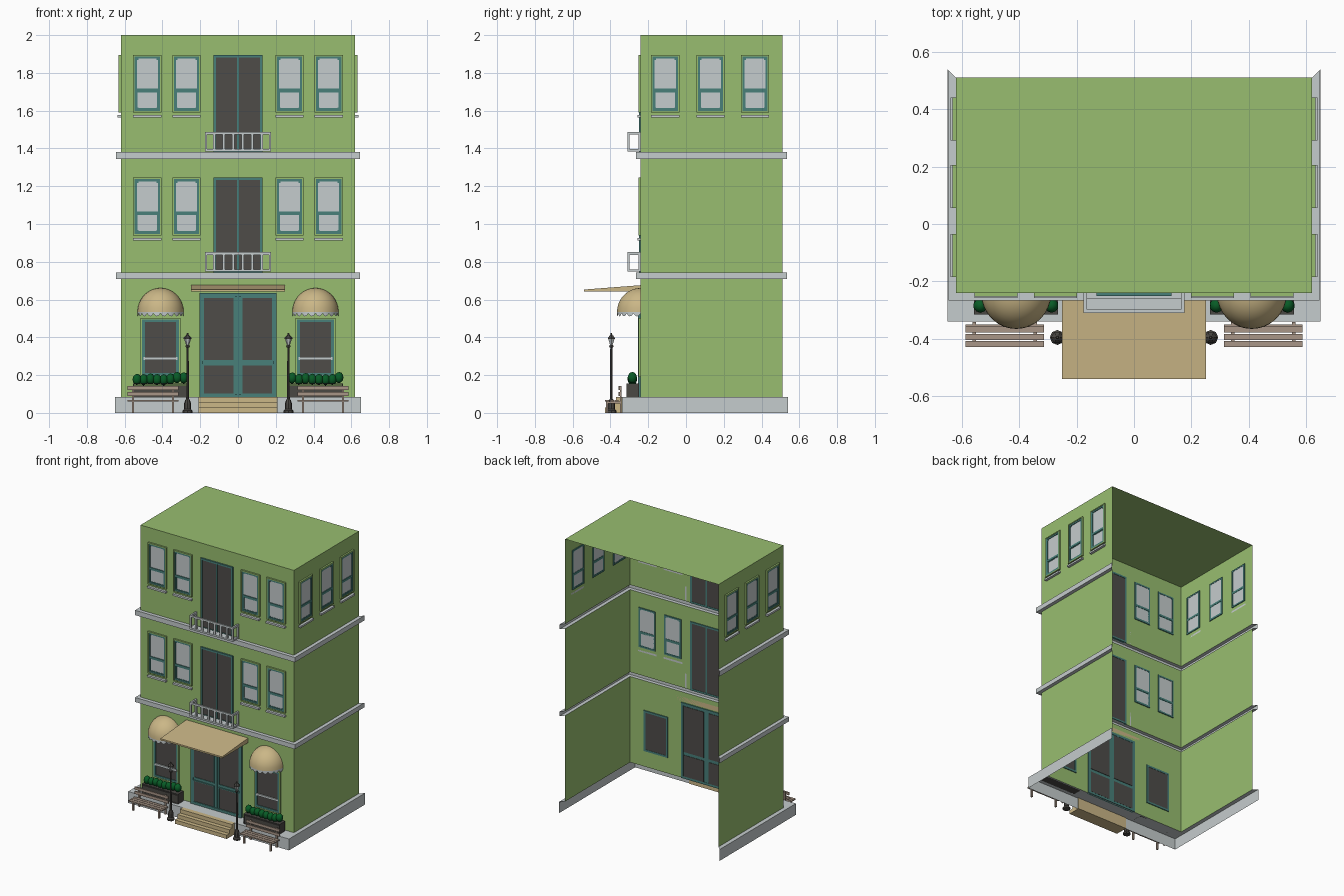
import bpy, bmesh, math, random
from mathutils import Matrix, Vector

if "Cube" in bpy.data.objects:
    bpy.data.objects.remove(bpy.data.objects["Cube"])

random.seed(4)


def material(name, rgb):
    m = bpy.data.materials.new(name)
    lin = [((c / 255 + 0.055) / 1.055) ** 2.4 for c in rgb]
    m.diffuse_color = (*lin, 1)
    m.use_nodes = True
    m.node_tree.nodes["Principled BSDF"].inputs["Base Color"].default_value = m.diffuse_color
    return m


GREEN = material("wall green", (152, 190, 112))
GREY = material("light grey", (197, 204, 205))
TEAL = material("frame teal", (72, 128, 122))
DARK = material("dark glass", (78, 76, 73))
TAN = material("canopy tan", (203, 183, 135))
WOOD = material("bench wood", (168, 150, 135))
LEAF = material("bush green", (8, 92, 38))
IRON = material("dark iron", (74, 72, 68))

# wall mappings: (along wall, distance outward, height) -> world
FRONT = lambda u, d, z: (u, -0.24 - d, z)
RIGHT = lambda u, d, z: (0.62 + d, u, z)
LEFT = lambda u, d, z: (-0.62 - d, u, z)
WORLD = lambda x, y, z: (x, y, z)
parts = {}


def part(name, mat):
    return parts.setdefault(name, (bmesh.new(), [mat]))[0]


def box(name, mat, a0, a1, b0, b1, z0, z1, to=WORLD):
    p, q = Vector(to(a0, b0, z0)), Vector(to(a1, b1, z1))
    s = [abs(q[i] - p[i]) for i in range(3)]
    bmesh.ops.create_cube(part(name, mat), size=1,
                          matrix=Matrix.Translation((p + q) / 2) @ Matrix.Diagonal((*s, 1)))


def frame(name, mat, u0, u1, z0, z1, w, d0, d1, to=FRONT):
    box(name, mat, u0, u0 + w, d0, d1, z0, z1, to)
    box(name, mat, u1 - w, u1, d0, d1, z0, z1, to)
    box(name, mat, u0 + w, u1 - w, d0, d1, z0, z0 + w, to)
    box(name, mat, u0 + w, u1 - w, d0, d1, z1 - w, z1, to)


def lathe(name, mat, x, y, profile, sides):
    bm = part(name, mat)
    rings = [[bm.verts.new((x + r * math.cos(2 * math.pi * i / sides),
                            y + r * math.sin(2 * math.pi * i / sides), z))
              for i in range(sides)] for r, z in profile]
    for a, b in zip(rings, rings[1:]):
        for i in range(sides):
            j = (i + 1) % sides
            bm.faces.new((a[i], a[j], b[j], b[i]))
    bm.faces.new(rings[0][::-1])
    bm.faces.new(rings[-1])


# shell: wall profile with two ledges and a plinth, swept round an open U
bm = part("building_shell", GREEN)
parts["building_shell"][1].append(GREY)
profile = [(0, 0, 2), (0, 0, 1.38), (.026, .026, 1.38), (.026, .026, 1.345), (0, 0, 1.345),
           (0, 0, .743), (.026, .026, .743), (.026, .026, .71), (0, 0, .71),
           (0, 0, .083), (.03, .1, .083), (.03, .1, 0)]
rows = [[bm.verts.new(c) for c in ((-.62 - s, .51 + s, z), (-.62 - s, -.24 - f, z),
                                   (.62 + s, -.24 - f, z), (.62 + s, .51 + s, z))]
        for s, f, z in profile]
for k, (a, b) in enumerate(zip(rows, rows[1:])):
    for i in range(3):
        bm.faces.new((a[i], b[i], b[i + 1], a[i + 1])).material_index = 0 if k in (0, 4, 8) else 1
bm.faces.new(rows[0])


def window(u, z0, to, half=.075):
    z1 = z0 + .305
    frame("window_trim", GREEN, u - half, u + half, z0, z1, .008, 0, .012, to)
    u0, u1, a, b = u - half + .008, u + half - .008, z0 + .008, z1 - .008
    frame("window_frame", TEAL, u0, u1, a, b, .011, -.006, .009, to)
    for cu in (u0 + .011, u1 - .019):                        # corner blocks
        for cz in (a + .011, b - .019):
            box("window_frame", TEAL, cu, cu + .008, -.004, .006, cz, cz + .008, to)
    box("window_frame", TEAL, u0, u1, -.006, .009, z0 + .112, z0 + .127, to)
    frame("window_frame", TEAL, u0 + .011, u1 - .011, a + .011, z0 + .112, .005, -.004, .006, to)
    box("window_glass", GREY, u0 + .005, u1 - .005, -.004, .004, a + .005, b - .005, to)
    box("window_sill", GREY, u - half, u + half, 0, .018, z0 - .027, z0 - .014, to)


# upper windows
for u in (-.48, -.273, .273, .48):
    window(u, .94, FRONT)
    window(u, 1.59, FRONT)
for u in (-.11, .13, .365):
    window(u, 1.59, RIGHT)
    window(u, 1.59, LEFT)

# balcony doors and railings
for z0, z1 in ((.743, 1.245), (1.38, 1.895)):
    frame("balcony_door_frame", TEAL, -.13, .13, z0, z1, .013, -.006, .01)
    box("balcony_door_frame", TEAL, -.005, .005, -.005, .008, z0, z1, FRONT)
    box("balcony_door_panel", DARK, -.12, .12, -.004, .004, z0 + .01, z1 - .01, FRONT)
    r0, r1 = z0 + .005, z0 + .108
    box("balcony_floor", GREY, -.172, .172, .02, .07, r0, r0 + .012, FRONT)
    box("balcony_rail", GREY, -.175, .175, .058, .07, r1 - .014, r1, FRONT)
    for s in (-1, 1):
        box("balcony_rail", GREY, s * .163, s * .175, 0, .07, r1 - .014, r1, FRONT)
        box("balcony_rail", GREY, s * .163, s * .175, 0, .07, r0, r0 + .012, FRONT)
        box("balcony_rail", GREY, s * .163, s * .175, .058, .07, r0, r1, FRONT)
        box("balcony_rail", GREY, s * .163, s * .175, 0, .012, r0, r1, FRONT)
    for i in range(6):
        c = -.125 + .05 * i
        box("balcony_rail", GREY, c - .007, c + .007, .06, .068, r0, r1, FRONT)

# entrance double door
frame("entrance_frame", TEAL, -.205, .205, .083, .635, .018, -.006, .014)
box("entrance_frame", TEAL, -.19, .19, -.004, .005, .085, .62, FRONT)
for s in (-1, 1):
    for z0, z1 in ((.1, .255), (.278, .612)):
        a, b = sorted((s * .02, s * .184))
        box("entrance_panel", DARK, a, b, -.007, .008, z0, z1, FRONT)
        frame("entrance_panel_rim", TEAL, a - .003, b + .003, z0 - .003, z1 + .003, .006, 0, .012)
box("entrance_frame", TEAL, -.004, .004, 0, .011, .085, .62, FRONT)

# flat sloping entrance canopy
bm = part("entrance_canopy", TAN)
side = [(-.24, .642), (-.54, .642), (-.54, .653), (-.24, .676)]
l, r = [[bm.verts.new((x, y, z)) for y, z in side] for x in (-.25, .25)]
bm.faces.new(l)
bm.faces.new(r)
for i in range(4):
    bm.faces.new((l[i], r[i], r[i - 1], l[i - 1]))

# steps
for i in range(3):
    box("entrance_steps", TAN, -.21, .21, -.37 - .03 * i, -.335, 0, .083 - .0275 * i)

for s in (-1, 1):
    # shop window
    c = s * .41
    frame("shop_window_trim", GREEN, c - .105, c + .105, .19, .503, .008, 0, .012)
    frame("shop_window_frame", TEAL, c - .097, c + .097, .198, .495, .014, -.006, .01)
    box("shop_window_glass", DARK, c - .09, c + .09, -.004, .004, .2, .49, FRONT)
    box("shop_window_bar", GREY, c - .09, c + .09, 0, .012, .281, .296, FRONT)

    # dome awning with scalloped trim
    bm, n = part("dome_awning", TAN), 24
    dome = [[bm.verts.new((c + .122 * math.cos(p) * math.cos(t),
                           -.24 - .125 * math.cos(p) * math.sin(t), .535 + .126 * math.sin(p)))
             for t in [math.pi * i / n for i in range(n + 1)]]
            for p in [math.radians(89.5) * k / 9 for k in range(10)]]
    for a, b in zip(dome, dome[1:]):
        for i in range(n):
            bm.faces.new((a[i + 1], a[i], b[i], b[i + 1]))
    bm = part("awning_scallops", GREY)
    n = 40
    strip = []
    for i in range(n + 1):
        t = math.pi * i / n
        x, y = c + .122 * math.cos(t), -.24 - .125 * math.sin(t)
        drop = (.006, .018, .022, .018)[i % 4]
        strip.append((bm.verts.new((x, y, .535)), bm.verts.new((x, y, .533 - drop))))
    for a, b in zip(strip, strip[1:]):
        bm.faces.new((a[0], a[1], b[1], b[0]))

    # planter with bushes
    a, b = sorted((s * .265, s * .557))
    frame("planter", IRON, a, b, .083, .155, .006, .01, .075)
    box("planter", IRON, a, b, .012, .073, .083, .145, FRONT)
    for i in range(8):
        x = a + .022 + (b - a - .044) * i / 7
        z = .18 + random.uniform(-.006, .008)
        bmesh.ops.create_icosphere(part("bushes", LEAF), subdivisions=2, radius=1,
                                   matrix=Matrix.Translation((x, -.284, z))
                                   @ Matrix.Diagonal((.024, .025, .03, 1)))

    # bench
    a, b = c + s * .04 - .136, c + s * .04 + .136
    for k in range(3):
        box("bench_seat", WOOD, a, b, -.428 + .025 * k, -.407 + .025 * k, .06, .069)
    for z in (.09, .122):
        box("bench_back", WOOD, a, b, -.358, -.35, z, z + .02)
    for x in (a + .03, b - .03):
        box("bench_legs", WOOD, x - .006, x + .006, -.424, -.412, 0, .06)
        box("bench_legs", WOOD, x - .006, x + .006, -.35, -.341, 0, .142)
        box("bench_legs", WOOD, x - .006, x + .006, -.424, -.345, .05, .06)

    # street lamp
    x = s * .267
    lathe("lamp_post", IRON, x, -.395,
          [(.026, 0), (.026, .012), (.018, .02), (.018, .05), (.014, .065), (.007, .075),
           (.006, .345), (.012, .35), (.009, .36)], 8)
    lathe("lamp_glass", GREY, x, -.395, [(.008, .36), (.019, .392)], 6)
    lathe("lamp_cap", IRON, x, -.395,
          [(.022, .39), (.022, .396), (.01, .41), (.006, .412), (.004, .422)], 6)

# turn collected parts into objects
for name, (bm, mats) in parts.items():
    if name not in ("building_shell", "dome_awning", "awning_scallops"):
        bmesh.ops.recalc_face_normals(bm, faces=bm.faces)
    mesh = bpy.data.meshes.new(name)
    bm.to_mesh(mesh)
    bm.free()
    for m in mats:
        mesh.materials.append(m)
    if name in ("dome_awning", "bushes"):
        mesh.shade_smooth()
    bpy.context.collection.objects.link(bpy.data.objects.new(name, mesh))
